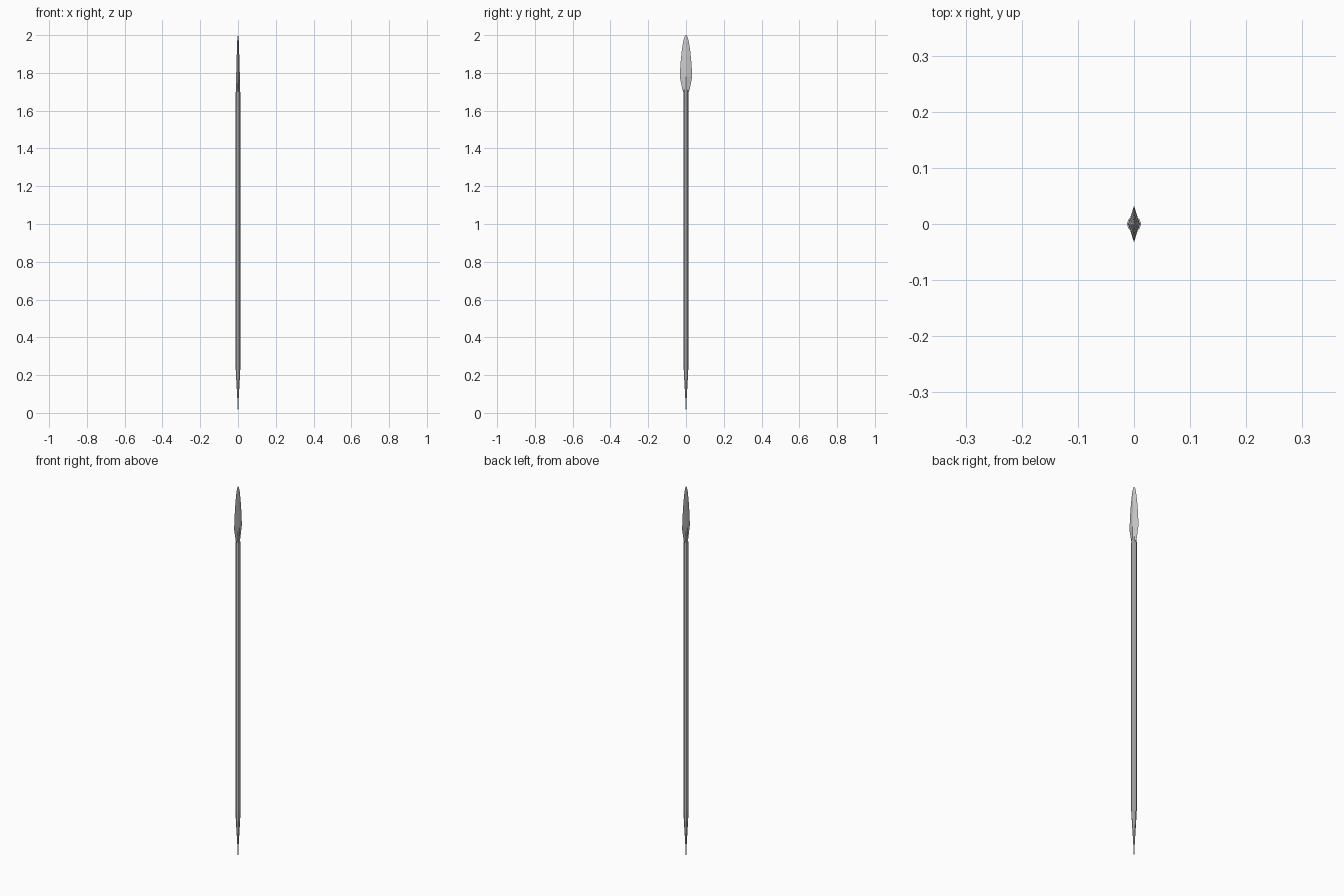
import bpy, bmesh
from math import cos, sin, tau

if "Cube" in bpy.data.objects:
    bpy.data.objects.remove(bpy.data.objects["Cube"])


def loft(name, rings, sides):
    """Skin elliptical rings (z, half_x, half_y) into a closed solid."""
    bm = bmesh.new()
    loops = []
    for z, rx, ry in rings:
        loops.append([bm.verts.new((rx * cos(tau * i / sides), ry * sin(tau * i / sides), z))
                      for i in range(sides)])
    for a, b in zip(loops, loops[1:]):
        for i in range(sides):
            j = (i + 1) % sides
            bm.faces.new((a[i], a[j], b[j], b[i]))
    bm.faces.new(loops[0][::-1])
    bm.faces.new(loops[-1])
    mesh = bpy.data.meshes.new(name)
    bm.to_mesh(mesh)
    bm.free()
    obj = bpy.data.objects.new(name, mesh)
    bpy.context.collection.objects.link(obj)
    return obj


def round_rings(profile):
    return [(z, r, r) for z, r in profile]


# Long pole, ending where the socket starts
loft("shaft", round_rings([(0.25, 0.013), (1.70, 0.013)]), 8)

# Pointed foot spike
loft("butt_spike", round_rings([(0.0, 0.0006), (0.08, 0.004), (0.17, 0.009), (0.25, 0.013)]), 8)

# Tapered socket that runs into the blade
loft("socket", round_rings([(1.70, 0.011), (1.76, 0.010), (1.785, 0.003)]), 8)

# Leaf-shaped blade with diamond cross-section, wide along y
loft("blade", [
    (1.695, 0.006, 0.013),
    (1.715, 0.008, 0.020),
    (1.780, 0.010, 0.033),
    (1.850, 0.008, 0.029),
    (1.920, 0.006, 0.022),
    (1.970, 0.004, 0.014),
    (1.990, 0.002, 0.008),
    (2.000, 0.0005, 0.001)], 4)
